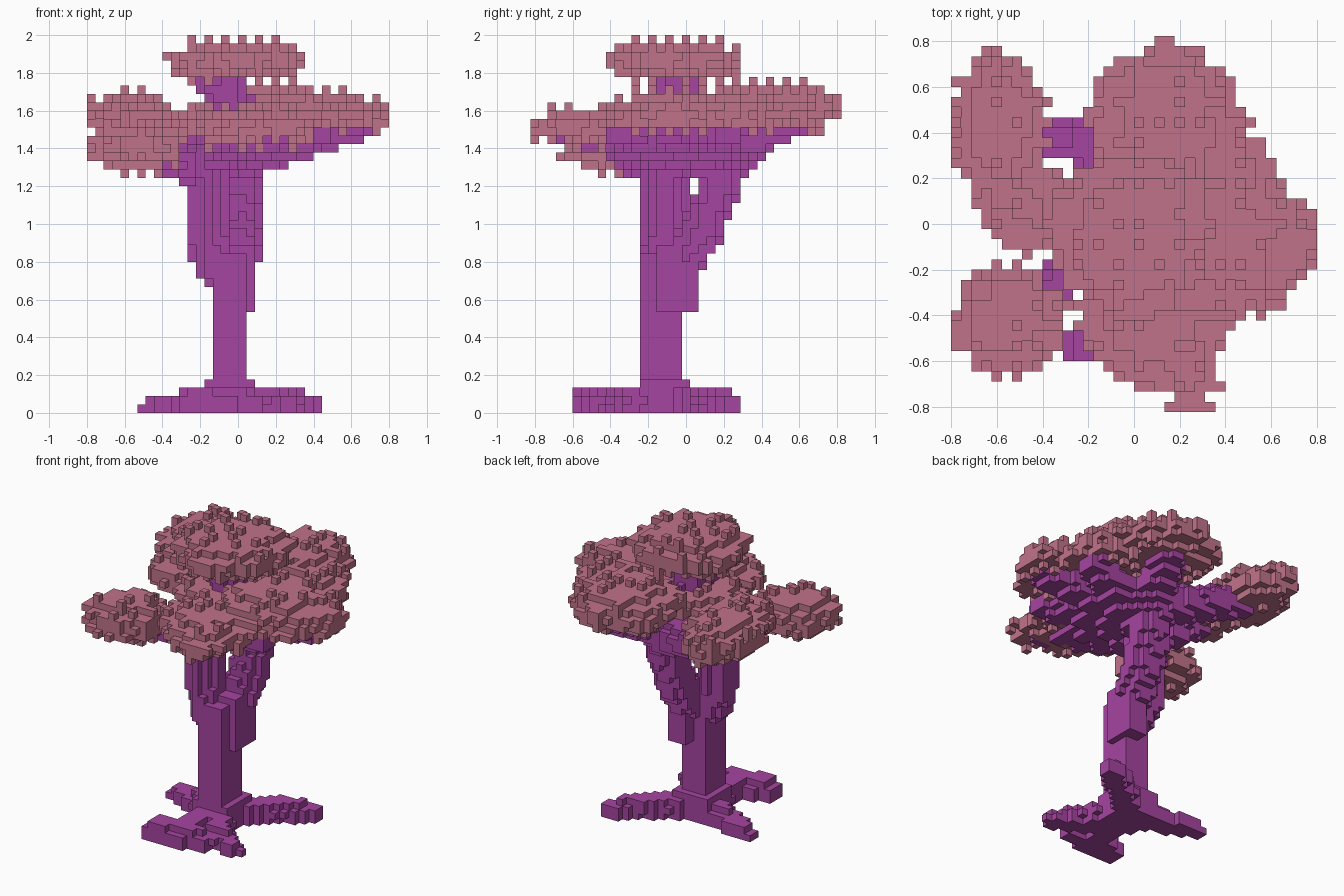
import bpy
import random
from mathutils import Vector, noise

random.seed(4)
V = 2 / 45                      # cube size
NX, NY, NZ = 36, 37, 45         # cubes along each axis
DIRS = [(1, 0, 0), (-1, 0, 0), (0, 1, 0), (0, -1, 0), (0, 0, 1), (0, 0, -1)]

if "Cube" in bpy.data.objects:
    bpy.data.objects.remove(bpy.data.objects["Cube"], do_unlink=True)


def material(name, rgb):
    m = bpy.data.materials.new(name)
    m.use_nodes = True
    m.diffuse_color = (*rgb, 1)
    m.node_tree.nodes["Principled BSDF"].inputs["Base Color"].default_value = (*rgb, 1)
    return m


BARK = material("purple_bark", (0.38, 0.058, 0.352))
LEAF = material("pink_leaves", (0.527, 0.171, 0.254))

GRID = [(i, j, k) for i in range(NX) for j in range(NY) for k in range(NZ)]
owner = {}                      # cube -> name of the part that holds it


def centre(c):
    return Vector(((c[0] + 0.5 - NX / 2) * V, (c[1] + 0.5 - NY / 2) * V, (c[2] + 0.5) * V))


POINTS = {c: centre(c) for c in GRID}


def inside(c):
    return 0 <= c[0] < NX and 0 <= c[1] < NY and 0 <= c[2] < NZ


def step(c, d):
    return (c[0] + d[0], c[1] + d[1], c[2] + d[2])


def block(part, lo, hi):
    for c, p in POINTS.items():
        if all(lo[a] < p[a] < hi[a] for a in range(3)):
            owner[c] = part


def limb(part, points, r0, r1, flat=1.0):
    """Tapered limb through the points; flat squashes its height."""
    pts = [Vector(p) for p in points]
    n = len(pts) - 1
    for s in range(n):
        a, ab = pts[s], pts[s + 1] - pts[s]
        for c, p in POINTS.items():
            t = min(1, max(0, (p - a).dot(ab) / ab.length_squared))
            off = p - a - ab * t
            off.z /= flat
            if off.length < r0 + (r1 - r0) * (s + t) / n:
                owner[c] = part


def lobe(part, mid, radii, floor):
    """Rough dome of leaves, cut level at floor."""
    for c, p in POINTS.items():
        if p.z < floor:
            continue
        d = sum(((p[a] - mid[a]) / radii[a]) ** 2 for a in range(3))
        if d < 1 + 0.3 * noise.noise(p * 7):
            owner[c] = part


# Trunk and its two stems
block("trunk", (-0.155, -0.26, 0), (0.065, -0.01, 0.85))
block("trunk", (-0.05, -0.15, 0.54), (0.11, 0.085, 0.88))
block("trunk", (-0.24, -0.21, 0.7), (-0.06, -0.05, 0.9))
block("trunk", (-0.2, -0.24, 0), (0.11, 0.04, 0.17))
limb("front_stem", [(-0.1, -0.13, 0.75), (-0.16, -0.11, 0.9), (-0.17, -0.11, 1.35)], 0.11, 0.115)
limb("back_stem", [(0, -0.02, 0.8), (0.01, 0.08, 0.95), (0.01, 0.15, 1.13), (0.03, 0.22, 1.4)], 0.11, 0.115)

# Spreading roots
for path in ([(-0.1, -0.1, 0.06), (-0.46, 0.02, 0.03)],
             [(0, -0.06, 0.07), (0.22, 0.12, 0.07), (0.41, 0.25, 0.04)],
             [(0, -0.2, 0.07), (0.1, -0.36, 0.06), (0.28, -0.46, 0.03)],
             [(-0.08, -0.2, 0.07), (-0.06, -0.42, 0.06), (-0.22, -0.53, 0.04)],
             [(-0.22, -0.53, 0.05), (0.1, -0.5, 0.05)]):
    limb("roots", path, 0.09, 0.06)

# Branches fanning out under the crown
FORK = (0.03, 0.12, 1.33)
for tip in ((0.62, -0.1, 1.5), (0.5, 0.22, 1.48), (0.18, 0.55, 1.52), (0.4, -0.35, 1.47), (0.2, -0.62, 1.49)):
    limb("branches", [FORK, tip], 0.13, 0.1, 0.7)
limb("branches", [(-0.15, -0.1, 1.33), (0.05, -0.55, 1.47)], 0.12, 0.09, 0.7)
limb("branches", [(-0.16, -0.1, 1.28), (-0.52, -0.4, 1.37)], 0.11, 0.06)
limb("branches", [(0, 0.24, 1.36), (-0.25, 0.36, 1.43), (-0.58, 0.42, 1.52)], 0.12, 0.08)
limb("branches", [(-0.17, -0.1, 1.33), (-0.5, 0.08, 1.48)], 0.1, 0.06)
limb("branches", [(0.02, 0, 1.42), (-0.05, -0.03, 1.7), (-0.03, -0.05, 1.86)], 0.12, 0.1)
limb("branches", [(-0.04, -0.08, 1.6), (-0.2, -0.08, 1.78)], 0.07, 0.05)

# Leaf domes: part, middle, radii, floor
LOBES = [
    ("left_crown", (0.38, -0.08, 1.56), (0.4, 0.34, 0.13), 1.49),
    ("left_crown", (0.32, 0.2, 1.57), (0.3, 0.28, 0.14), 1.5),
    ("middle_crown", (0.02, -0.03, 1.53), (0.38, 0.3, 0.09), 1.45),
    ("front_crown", (0.08, -0.4, 1.5), (0.33, 0.32, 0.1), 1.42),
    ("front_crown", (0.23, -0.62, 1.52), (0.13, 0.17, 0.07), 1.46),
    ("back_crown", (0.14, 0.45, 1.62), (0.33, 0.34, 0.12), 1.53),
    ("right_back_crown", (-0.59, 0.44, 1.57), (0.2, 0.31, 0.13), 1.46),
    ("right_back_crown", (-0.48, 0.08, 1.53), (0.18, 0.22, 0.1), 1.45),
    ("right_front_crown", (-0.55, -0.42, 1.4), (0.25, 0.22, 0.12), 1.29),
    ("top_crown", (-0.01, -0.05, 1.86), (0.35, 0.35, 0.11), 1.77),
]
for args in LOBES:
    lobe(*args)

# Outermost twigs of the crown
for part, mid in (("left_crown", (0.76, -0.08, 1.58)), ("right_back_crown", (-0.77, 0.45, 1.57)),
                  ("front_crown", (0.24, -0.78, 1.5)), ("back_crown", (0.13, 0.78, 1.63))):
    lobe(part, mid, (0.06, 0.06, 0.06), 1.45)

# Single cubes sticking out of the leaves
for c, part in list(owner.items()):
    if part.endswith("crown"):
        for d in DIRS:
            n = step(c, d)
            even = all(c[a] % 2 == 0 for a in range(3) if d[a] == 0)
            if even and inside(n) and n not in owner and random.random() < 0.4:
                owner[n] = part

# One mesh per part, made of the cube faces that stay visible
for part in sorted(set(owner.values())):
    verts, index, faces = [], {}, []
    for c, name in owner.items():
        if name != part:
            continue
        for d in DIRS:
            if step(c, d) in owner:
                continue
            axis = [abs(x) for x in d].index(1)
            u, w = (axis + 1) % 3, (axis + 2) % 3
            face = []
            for du, dw in ((0, 0), (1, 0), (1, 1), (0, 1)):
                q = list(c)
                q[axis] += d[axis] > 0
                q[u] += du
                q[w] += dw
                key = tuple(q)
                if key not in index:
                    index[key] = len(verts)
                    verts.append(centre(key) - Vector((V, V, V)) / 2)
                face.append(index[key])
            faces.append(face if d[axis] > 0 else face[::-1])
    mesh = bpy.data.meshes.new(part)
    mesh.from_pydata(verts, [], faces)
    mesh.materials.append(LEAF if part.endswith("crown") else BARK)
    bpy.context.collection.objects.link(bpy.data.objects.new(part, mesh))
